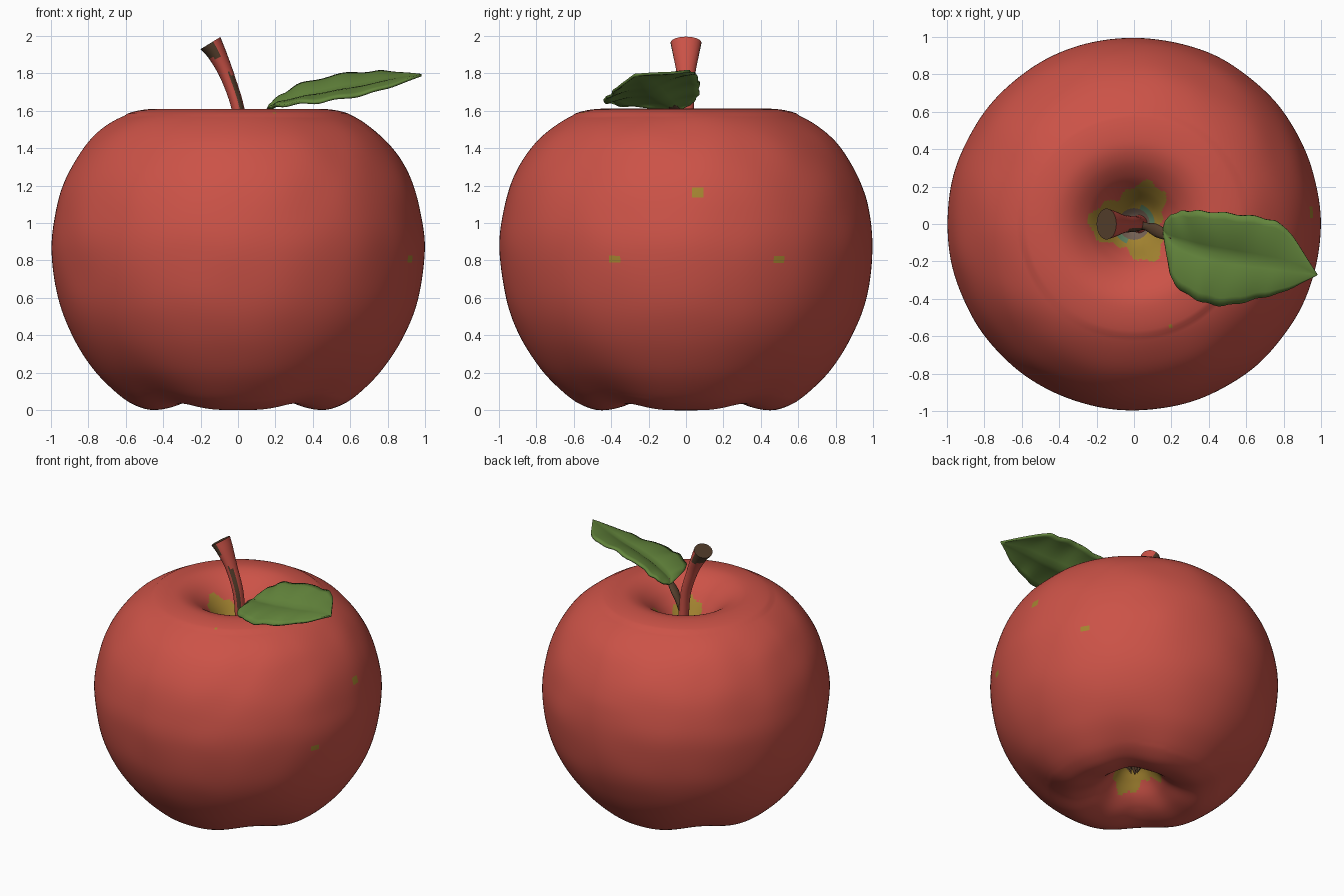
import bpy, bmesh, math
from mathutils import Vector, noise

if "Cube" in bpy.data.objects:
    bpy.data.objects.remove(bpy.data.objects["Cube"])


def material(name, rgb):
    m = bpy.data.materials.new(name)
    m.diffuse_color = (*rgb, 1)
    m.use_nodes = True
    m.node_tree.nodes["Principled BSDF"].inputs["Base Color"].default_value = m.diffuse_color
    return m


RED = material("apple red", (0.60, 0.085, 0.063))
YELLOW = material("ochre yellow", (0.37, 0.23, 0.03))
BROWN = material("bark brown", (0.09, 0.048, 0.025))
GREY = material("grey brown", (0.17, 0.115, 0.085))
TEAL = material("dull teal", (0.12, 0.24, 0.13))
GREEN = material("leaf green", (0.125, 0.235, 0.045))


def spline(pts, n):
    """Catmull-Rom curve through points, n steps per span."""
    p = [Vector(q) for q in pts]
    p = [p[0] * 2 - p[1]] + p + [p[-1] * 2 - p[-2]]
    out = []
    for i in range(1, len(p) - 2):
        a, b, c, d = p[i - 1:i + 3]
        for k in range(n):
            t = k / n
            out.append(0.5 * (2 * b + (c - a) * t + (2 * a - 5 * b + 4 * c - d) * t * t
                              + (3 * b - a - 3 * c + d) * t ** 3))
    return out + [p[-2]]


def finish(bm, name, mats, rule=None, angle=60):
    bmesh.ops.recalc_face_normals(bm, faces=bm.faces)
    for f in bm.faces:
        f.smooth = True
        if rule:
            f.material_index = rule(f.calc_center_median(), f.normal)
    me = bpy.data.meshes.new(name)
    bm.to_mesh(me)
    bm.free()
    for m in mats:
        me.materials.append(m)
    ob = bpy.data.objects.new(name, me)
    bpy.context.collection.objects.link(ob)
    bpy.ops.object.select_all(action='DESELECT')
    bpy.context.view_layer.objects.active = ob
    ob.select_set(True)
    bpy.ops.object.shade_smooth_by_angle(angle=math.radians(angle))
    return ob


def skin(bm, rings, closed=True):
    """Join rows of vertices with quads."""
    for a, b in zip(rings, rings[1:]):
        n = len(a)
        for i in range(n if closed else n - 1):
            j = (i + 1) % n
            bm.faces.new((a[i], a[j], b[j], b[i]))


def tube(bm, path, radii, seg=24):
    """Sweep an ellipse (in-plane radius, y radius) along a path in the xz plane."""
    rings = []
    for i, p in enumerate(path):
        t = (path[min(i + 1, len(path) - 1)] - path[max(i - 1, 0)]).normalized()
        u = Vector((0, 1, 0)).cross(t).normalized()
        v = t.cross(u)
        ru, rv = radii[i][0], radii[i][1]
        rings.append([bm.verts.new(p + u * ru * math.cos(2 * math.pi * k / seg)
                                   + v * rv * math.sin(2 * math.pi * k / seg)) for k in range(seg)])
    skin(bm, rings)
    bm.faces.new(rings[0])
    bm.faces.new(rings[-1])


# Apple body: lathed profile with four soft lobes underneath
profile = [(0.012, 0.28), (0.08, 0.27), (0.14, 0.2), (0.22, 0.1), (0.32, 0.03), (0.45, 0.0),
           (0.56, 0.03), (0.66, 0.1), (0.78, 0.225), (0.89, 0.4), (0.965, 0.6), (1.0, 0.86),
           (0.98, 1.06), (0.925, 1.24), (0.83, 1.4), (0.72, 1.51), (0.59, 1.585), (0.45, 1.61),
           (0.35, 1.59), (0.26, 1.53), (0.19, 1.45), (0.12, 1.35), (0.06, 1.29), (0.012, 1.27)]
SEG = 192
bm = bmesh.new()
rings = []
for p in spline([(r, 0, z) for r, z in profile], 7):
    ring = []
    for k in range(SEG):
        a = 2 * math.pi * k / SEG
        groove = (0.5 - 0.5 * math.cos(4 * a)) ** 2          # deepest on the diagonals
        low = max(0, 1 - p.z / 0.5) ** 2
        r = p.x * (1 - 0.04 * groove * low)
        z = p.z + 0.035 * groove * low * min(1, p.x / 0.3)
        v = Vector((r * math.cos(a), r * math.sin(a), z))
        if r > 0.6:
            v *= 1 + 0.005 * (noise.noise(v * 3.5) - 0.5)
        ring.append(bm.verts.new(v))
    rings.append(ring)
skin(bm, rings)
bm.faces.new(rings[0])
bm.faces.new(rings[-1])

# Small freckles: direction points and sizes
freckles = [((0.95, 0.05, 1.16), 0.034), ((0.86, 0.5, 0.8), 0.027),
            ((0.92, -0.38, 0.81), 0.018), ((0.2, -0.54, 1.59), 0.012)]


def body_colour(c, n):
    r, a = math.hypot(c.x, c.y), math.atan2(c.y, c.x)
    if c.z > 1.1 and r < 0.35:
        edge = 0.19 + 0.045 * math.cos(3 * a - math.pi) + 0.012 * math.sin(11 * a)
        edge += 0.015 * math.cos(a - 2.1)
        if r < 0.085:
            return 2
        if r < 0.115 and math.sin(2 * a + 0.5) > 0.2:
            return 3
        return 1 if r < edge else 0
    if c.z < 0.35 and r < 0.3:
        if r < 0.09:
            return 2
        return 1 if r < 0.17 + 0.03 * math.sin(3 * a + 1) + 0.01 * math.sin(10 * a) else 0
    for q, s in freckles:
        d = c - Vector(q)
        if q[0] > 0.5:
            d.x *= 0.1
        if d.length < s and c.x > 0:
            return 1
    return 0


finish(bm, "apple_body", [RED, YELLOW, GREY, TEAL], body_colour, 180)

# Calyx: dried tuft in the bottom hollow
bm = bmesh.new()
for k in range(5):
    a = 2 * math.pi * k / 5
    u, w = Vector((math.cos(a), math.sin(a), 0)), Vector((-math.sin(a), math.cos(a), 0))
    base = Vector((0, 0, 0.27))
    pts = [base + u * 0.07 + w * 0.035, base + u * 0.07 - w * 0.035,
           base + u * 0.02 + Vector((0, 0, -0.09)), base + u * 0.03]
    bmesh.ops.convex_hull(bm, input=[bm.verts.new(q) for q in pts])
finish(bm, "calyx", [BROWN], None, 30)

# Stem: curved and flared toward the cut end
path = spline([(0.03, 0, 1.24), (0.02, 0, 1.42), (0.0, 0, 1.61), (-0.055, 0, 1.78),
               (-0.11, 0, 1.9), (-0.147, 0, 1.962)], 6)
radii = spline([(0.05, 0.05, 0), (0.035, 0.042, 0), (0.034, 0.043, 0), (0.038, 0.048, 0),
                (0.05, 0.07, 0), (0.062, 0.083, 0)], 6)
bm = bmesh.new()
tube(bm, path, radii)


def stem_colour(c, n):
    if n.z > 0.7 and c.z > 1.9:
        return 1                                              # cut end
    if c.z > 1.88 and (n.x < -0.3 or abs(n.y) > 0.9):
        return 1                                              # bark by the rim
    if 1.5 < c.z < 1.8 and n.x > 0.2 and -0.95 < n.y < -0.45:
        return 1                                              # bark streak
    return 0


finish(bm, "stem", [RED, BROWN], stem_colour, 50)

# Leaf stalk: short branch from stem to leaf
bm = bmesh.new()
path = spline([(0.02, -0.005, 1.4), (0.07, -0.015, 1.5), (0.12, -0.035, 1.57), (0.2, -0.075, 1.628)], 5)
tube(bm, path, spline([(0.02, 0.025, 0), (0.02, 0.022, 0), (0.018, 0.035, 0), (0.007, 0.02, 0)], 5), 12)
finish(bm, "leaf_stalk", [BROWN])

# Leaf: lofted between back edge, midrib and front edge
back = spline([(0.16, -0.02, 1.61), (0.18, 0.03, 1.64), (0.24, 0.065, 1.685), (0.34, 0.07, 1.74),
               (0.52, 0.055, 1.785), (0.7, 0.03, 1.805), (0.82, -0.03, 1.805), (0.98, -0.268, 1.79)], 6)
mid = spline([(0.16, -0.035, 1.61), (0.19, -0.07, 1.622), (0.25, -0.1, 1.64), (0.38, -0.14, 1.67),
              (0.52, -0.17, 1.7), (0.68, -0.2, 1.73), (0.83, -0.23, 1.765), (0.98, -0.27, 1.79)], 6)
front = spline([(0.16, -0.05, 1.61), (0.185, -0.2, 1.618), (0.22, -0.32, 1.627), (0.34, -0.405, 1.64),
                (0.48, -0.435, 1.655), (0.65, -0.4, 1.685), (0.8, -0.36, 1.725), (0.98, -0.272, 1.79)], 6)
bm = bmesh.new()
rows = []
for i, (b, m, f) in enumerate(zip(back, mid, front)):
    row = []
    for k in range(13):
        s = k / 6 - 1
        e = b if s < 0 else f
        p = m.lerp(e, abs(s))
        fade = math.sin(math.pi * i / (len(mid) - 1))
        p.z += 0.035 * fade * (1 - abs(s)) * abs(s) * 2       # each half bulges up
        p.z += 0.006 * fade * abs(s) * math.sin(i * 0.8)      # wavy rim
        p.y += 0.005 * fade * s * abs(s) * math.sin(i * 1.3)
        row.append(bm.verts.new(p))
    rows.append(row)
skin(bm, rows, False)
leaf = finish(bm, "leaf", [GREEN])
thick = leaf.modifiers.new("thickness", 'SOLIDIFY')
thick.thickness = 0.014
thick.offset = 0
